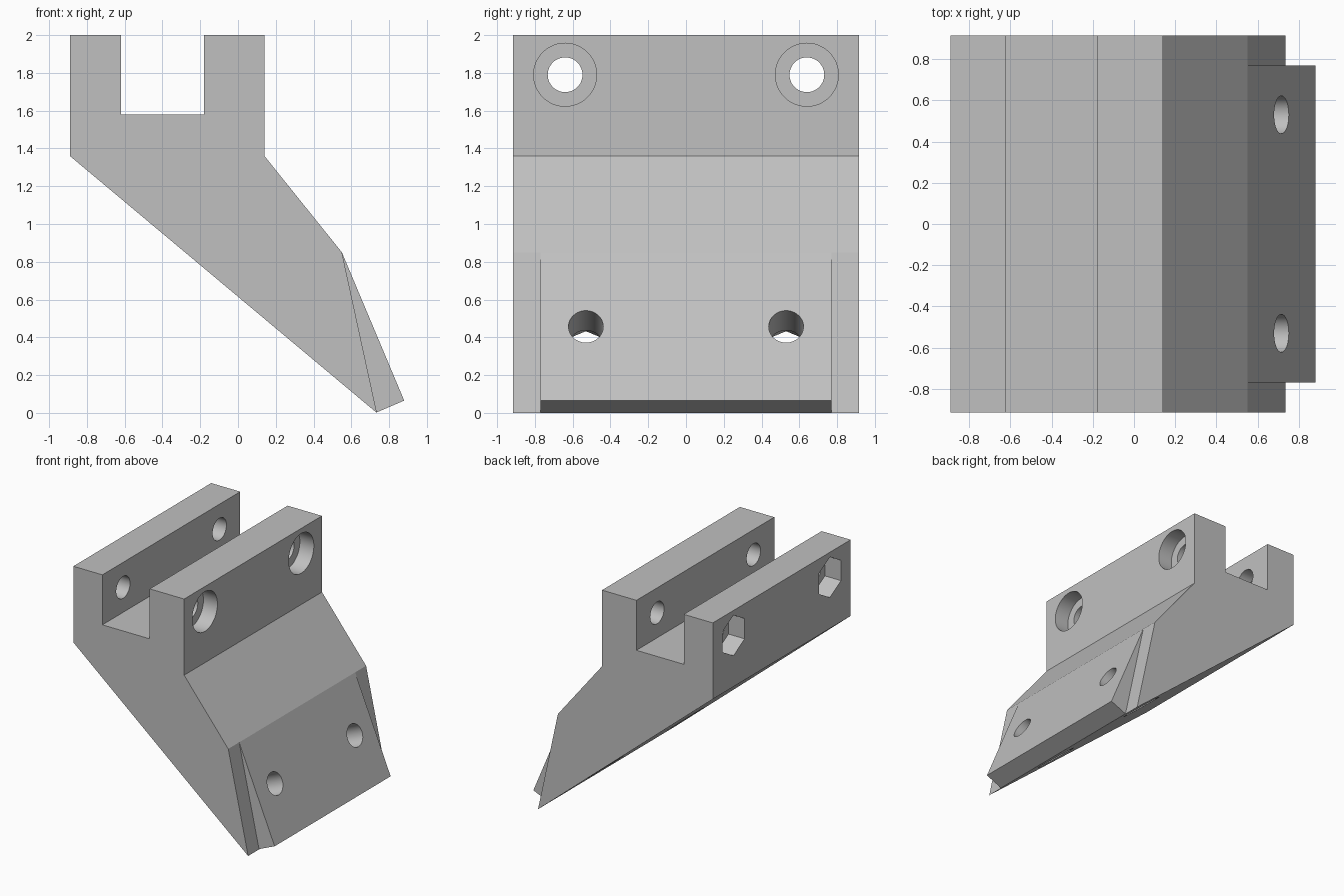
import bpy
import bmesh
import math
from mathutils import Vector

cube = bpy.data.objects.get("Cube")
if cube:
    bpy.data.objects.remove(cube, do_unlink=True)

# Single plain grey material
grey = bpy.data.materials.new("plain grey")
grey.use_nodes = True
grey.diffuse_color = (0.53, 0.53, 0.53, 1)
grey.node_tree.nodes["Principled BSDF"].inputs["Base Color"].default_value = grey.diffuse_color


def prism(name, ring, sweep):
    """Solid made by sweeping a closed ring of points along a vector."""
    bm = bmesh.new()
    face = bm.faces.new([bm.verts.new(p) for p in ring])
    top = bmesh.ops.extrude_face_region(bm, geom=[face])["geom"]
    verts = [v for v in top if isinstance(v, bmesh.types.BMVert)]
    bmesh.ops.translate(bm, verts=verts, vec=sweep)
    bmesh.ops.recalc_face_normals(bm, faces=bm.faces)
    mesh = bpy.data.meshes.new(name)
    bm.to_mesh(mesh)
    bm.free()
    mesh.materials.append(grey)
    obj = bpy.data.objects.new(name, mesh)
    bpy.context.collection.objects.link(obj)
    return obj


def side_profile(name, points, half):
    return prism(name, [(x, -half, z) for x, z in points], Vector((0, 2 * half, 0)))


def bore(name, start, end, radius, sides):
    """Round or hexagonal cutter between two points, one corner pointing up."""
    start, end = Vector(start), Vector(end)
    across = Vector((0, 1, 0))
    up = (end - start).cross(across).normalized()
    angles = [2 * math.pi * i / sides for i in range(sides)]
    ring = [start + radius * (across * math.sin(a) + up * math.cos(a)) for a in angles]
    return prism(name, ring, end - start)


def combine(target, tool, operation):
    mod = target.modifiers.new(tool.name, "BOOLEAN")
    mod.operation = operation
    mod.solver = "EXACT"
    mod.object = tool
    bpy.context.view_layer.objects.active = target
    bpy.ops.object.modifier_apply(modifier=mod.name)
    bpy.data.objects.remove(tool, do_unlink=True)


# Slotted clamp body with its sloping foot
bracket = side_profile("bracket", [
    (-0.89, 1.36), (-0.89, 2), (-0.62, 2), (-0.62, 1.58), (-0.18, 1.58),
    (-0.18, 2), (0.14, 2), (0.14, 1.36), (0.55, 0.85), (0.735, 0)], 0.915)

# Raised wedge pad on the foot, rooted inside the body
pad = side_profile("mounting_pad", [
    (0.55, 0.85), (0.88, 0.065), (0.735, 0.003), (0.5, 0.5)], 0.77)
combine(bracket, pad, "UNION")

# Foot holes run square to the pad face
pad_centre = Vector((0.716, 0, 0.457))
inward = Vector((-0.922, 0, -0.387))

for side in (-1, 1):
    # Clamp bolt hole, bolt head recess and nut recess
    y, z = 0.64 * side, 1.79
    combine(bracket, bore("clamp_hole", (-1.2, y, z), (0.5, y, z), 0.092, 48), "DIFFERENCE")
    combine(bracket, bore("head_recess", (0.01, y, z), (0.5, y, z), 0.167, 48), "DIFFERENCE")
    combine(bracket, bore("nut_recess", (-0.74, y, z), (-1.2, y, z), 0.17, 6), "DIFFERENCE")

    # Pad bolt hole with a nut recess on the underside
    centre = pad_centre + Vector((0, 0.53 * side, 0))
    combine(bracket, bore("pad_hole", centre - 0.2 * inward, centre + 0.9 * inward, 0.092, 48), "DIFFERENCE")
    combine(bracket, bore("pad_nut_recess", centre + 0.27 * inward, centre + 0.9 * inward, 0.17, 6), "DIFFERENCE")

# Smooth bores, sharp edges
bpy.ops.object.select_all(action="DESELECT")
bracket.select_set(True)
bpy.context.view_layer.objects.active = bracket
bpy.ops.object.shade_smooth_by_angle(angle=math.radians(15))
